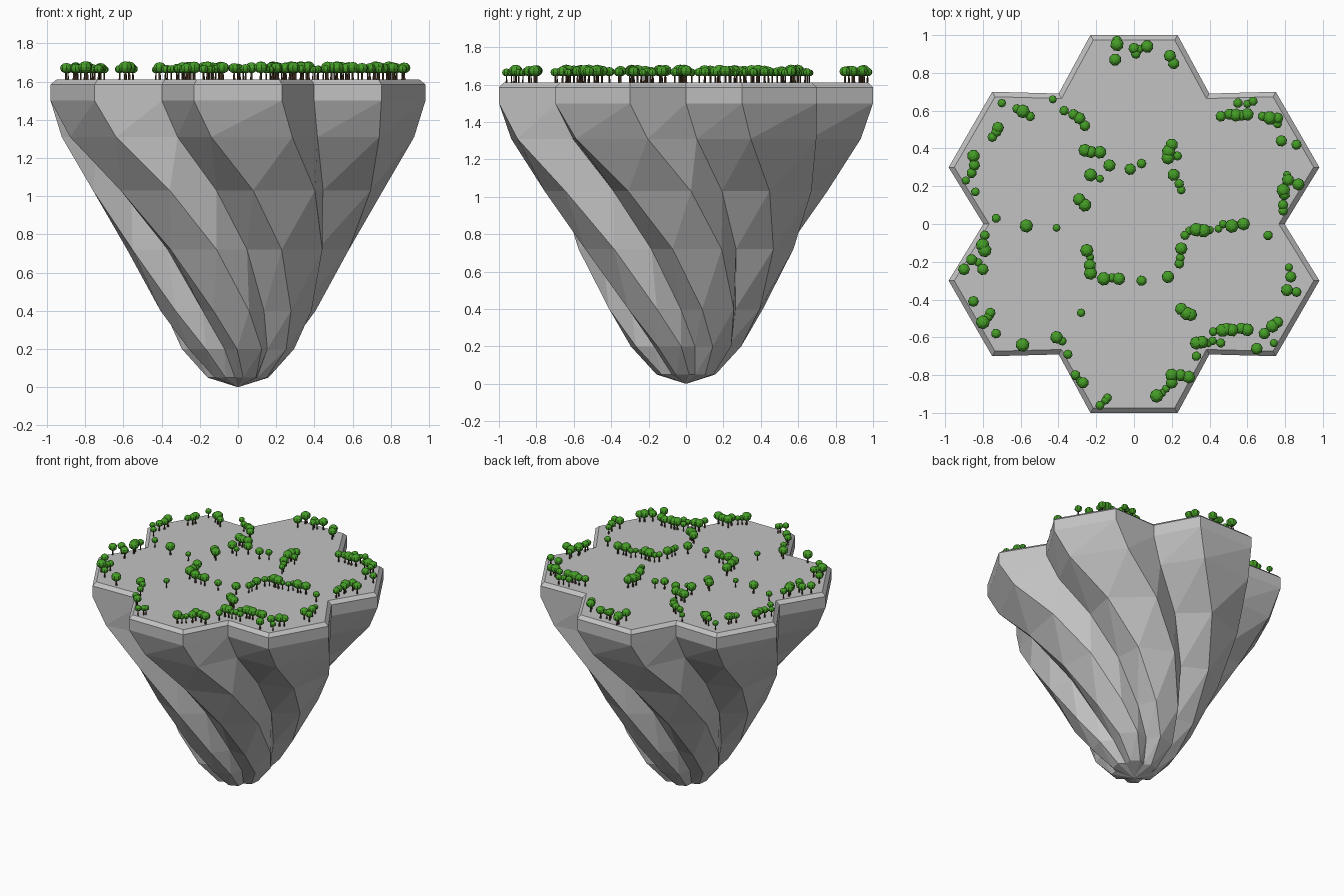
import bpy
import bmesh
import math
import random
from mathutils import Matrix, Vector

random.seed(4)
if "Cube" in bpy.data.objects:
    bpy.data.objects.remove(bpy.data.objects["Cube"], do_unlink=True)


def material(name, color):
    mat = bpy.data.materials.new(name)
    mat.use_nodes = True
    mat.diffuse_color = (*color, 1)
    mat.node_tree.nodes["Principled BSDF"].inputs["Base Color"].default_value = (*color, 1)
    return mat


def finish(bm, name, mat):
    mesh = bpy.data.meshes.new(name)
    bm.to_mesh(mesh)
    bm.free()
    mesh.materials.append(mat)
    obj = bpy.data.objects.new(name, mesh)
    bpy.context.collection.objects.link(obj)
    return obj


stone = material("grey stone", (0.54, 0.54, 0.54))
leaf = material("leaf green", (0.06, 0.34, 0.02))
bark = material("dark bark", (0.07, 0.04, 0.02))

TOP = 1.61
LOBE_HALF_ANGLE = 13
NOTCH = 0.777


def ring(bm, radius, twist, z):
    """Six-lobed outline: two lobe corners and one notch per sixth of a turn."""
    verts = []
    for lobe in range(6):
        mid = 30 + 60 * lobe + twist
        for offset, scale in ((-LOBE_HALF_ANGLE, 1), (LOBE_HALF_ANGLE, 1), (30, NOTCH)):
            a = math.radians(mid + offset)
            verts.append(bm.verts.new((radius * scale * math.cos(a),
                                       radius * scale * math.sin(a), z)))
    return verts


# Floating rock: lobed rings twisting down to a point (radius, twist, height)
bm = bmesh.new()
profile = [(1.0263, 0, 1.585), (1.0263, 0, 1.5), (0.945, 4.5, 1.31), (0.76, 19, 1.03),
           (0.585, 36, 0.72), (0.415, 55, 0.4), (0.295, 72, 0.2), (0.16, 83, 0.05)]
rings = [ring(bm, *row) for row in profile]
count = len(rings[0])
for level, (upper, lower) in enumerate(zip(rings, rings[1:])):
    for i in range(count):
        j = (i + 1) % count
        if level == 0:
            bm.faces.new((upper[i], lower[i], lower[j], upper[j]))
        else:
            bm.faces.new((upper[i], lower[i], upper[j]))
            bm.faces.new((lower[i], lower[j], upper[j]))
tip = bm.verts.new((0, 0, 0))
for i in range(count):
    bm.faces.new((rings[-1][i], tip, rings[-1][(i + 1) % count]))

# Flat plateau with a chamfered rim
plateau = bm.faces.new(rings[0])
bmesh.ops.recalc_face_normals(bm, faces=bm.faces[:])
bmesh.ops.inset_individual(bm, faces=[plateau], thickness=0.026, use_even_offset=True)
for v in plateau.verts:
    v.co.z = TOP
finish(bm, "floating_rock", stone)

# Tree rows on the plateau (start x, start y, end x, end y)
rows = [
    (-.09, .97, -.09, .95), (0, .93, .07, .94), (.19, .89, .21, .85),
    (.46, .57, .6, .58), (.68, .57, .76, .56), (.55, .64, .63, .65),
    (.81, .26, .79, .07), (.34, -.03, .58, 0), (.27, -.06, .33, -.03),
    (.25, -.13, .24, -.21), (-.08, -.29, -.16, -.29), (-.25, -.14, -.23, -.26),
    (-.29, .13, -.26, .1), (-.23, .26, -.18, .24), (-.26, .39, -.18, .38),
    (.2, .42, .18, .35), (.21, .26, .25, .18), (-.32, .58, -.26, .52),
    (-.62, .61, -.55, .57), (-.75, .46, -.72, .51), (-.85, .36, -.86, .27),
    (-.79, -.06, -.79, -.14), (-.86, -.19, -.8, -.24), (-.76, -.47, -.8, -.52),
    (-.41, -.6, -.38, -.62), (-.31, -.8, -.27, -.84), (-.18, -.96, -.14, -.92),
    (.12, -.91, .2, -.84), (.2, -.8, .29, -.81), (.33, -.63, .46, -.63),
    (.42, -.57, .6, -.56), (.69, -.58, .76, -.52), (.82, -.23, .83, -.28),
    (.25, -.45, .3, -.48), (.81, -.35, .86, -.36),
]

# Trees standing on their own
lone_trees = [
    (-.1, .87), (.01, .9), (.78, .44), (.86, .42), (.87, .21), (.71, -.06),
    (.18, -.28), (.04, -.3), (-.41, -.02), (-.57, -.01), (-.13, .31), (-.02, .29),
    (.04, .32), (.23, .36), (-.43, .66), (-.37, .6), (-.7, .64), (-.89, .23),
    (-.84, .17), (-.73, .03), (-.9, -.24), (-.85, -.41), (-.73, -.58), (-.59, -.64),
    (-.35, -.69), (-.28, -.47), (.33, -.7), (.65, -.66), (.74, -.63), (.76, .53),
]

crowns = bmesh.new()
trunks = bmesh.new()


def plant(x, y):
    """One tree: a short tapered trunk under a rounded, faceted crown."""
    size = random.uniform(0.021, 0.037)
    height = 0.03 + size
    bmesh.ops.create_cone(trunks, cap_ends=True, segments=5, radius1=size * 0.2,
                          radius2=size * 0.12, depth=height,
                          matrix=Matrix.Translation((x, y, TOP + height / 2)))
    place = (Matrix.Translation((x, y, TOP + 0.034 + size * 0.85))
             @ Matrix.Rotation(random.uniform(0, math.tau), 4, "Z")
             @ Matrix.Diagonal((1, 1, 0.85, 1)))
    bmesh.ops.create_uvsphere(crowns, u_segments=8, v_segments=6, radius=size, matrix=place)


for x0, y0, x1, y1 in rows:
    start, end = Vector((x0, y0)), Vector((x1, y1))
    steps = max(1, round((end - start).length / 0.037))
    for i in range(steps + 1):
        spot = start.lerp(end, i / steps)
        jitter = 0.012 if 0 < i < steps else 0
        plant(spot.x + random.uniform(-jitter, jitter),
              spot.y + random.uniform(-jitter, jitter))

for x, y in lone_trees:
    plant(x, y)

finish(crowns, "tree_crowns", leaf)
finish(trunks, "tree_trunks", bark)
